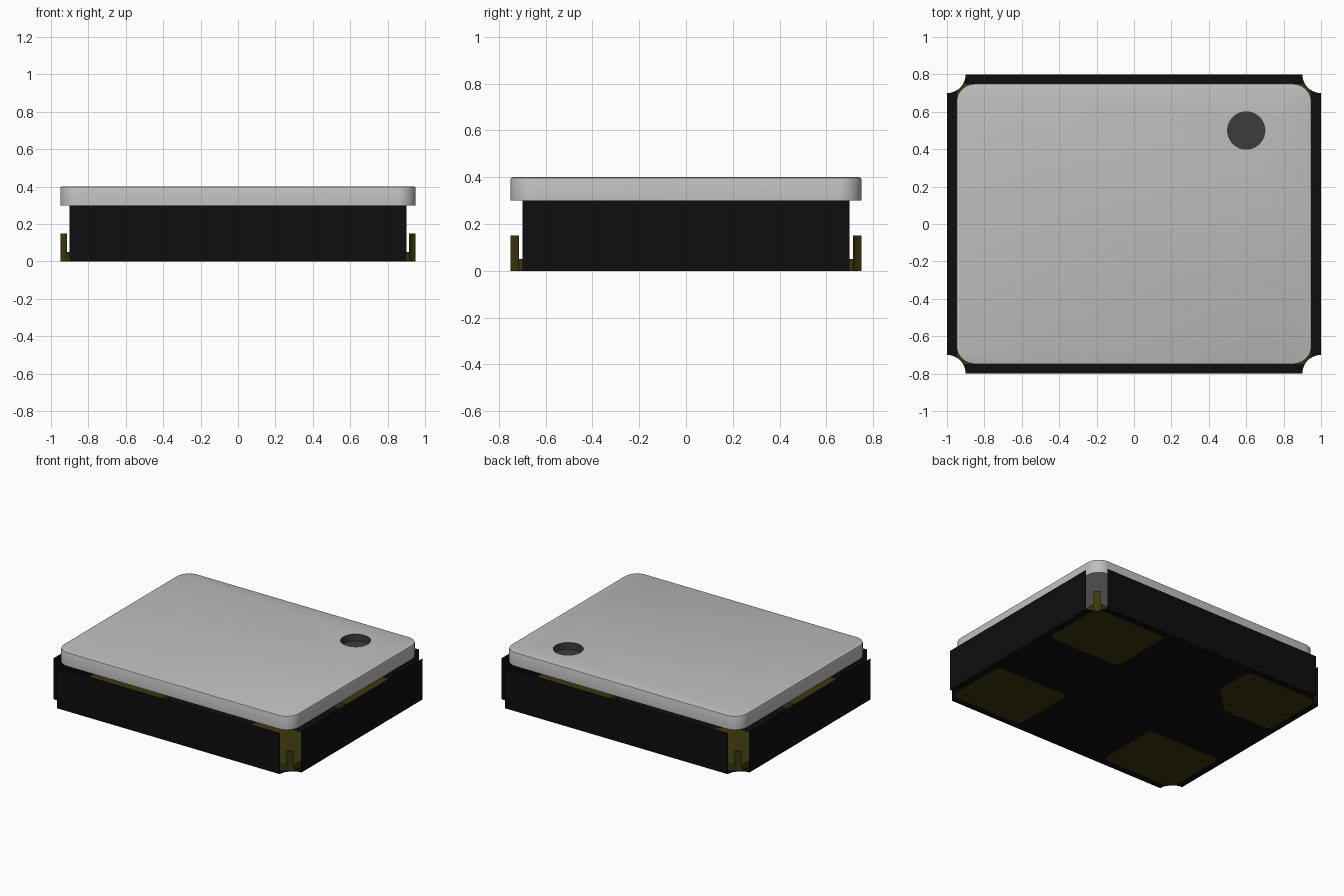
import bpy, bmesh, math
from mathutils import Vector

cube = bpy.data.objects.get("Cube")
if cube:
    bpy.data.objects.remove(cube, do_unlink=True)


def material(name, rgb):
    m = bpy.data.materials.new(name)
    m.use_nodes = True
    m.diffuse_color = (*rgb, 1)
    b = next(n for n in m.node_tree.nodes if n.type == 'BSDF_PRINCIPLED')
    b.inputs["Base Color"].default_value = (*rgb, 1)
    b.inputs["Roughness"].default_value = 0.6
    return m


BLACK = material("black ceramic", (0.004, 0.004, 0.004))
SILVER = material("silver metal", (0.52, 0.52, 0.52))
GOLD = material("dark gold", (0.045, 0.040, 0.004))
DARK = material("dark grey", (0.045, 0.045, 0.045))


def arc(cx, cy, r, a0, a1, n):
    return [(cx + r * math.cos(math.radians(a0 + (a1 - a0) * i / n)),
             cy + r * math.sin(math.radians(a0 + (a1 - a0) * i / n))) for i in range(n + 1)]


def rounded(x0, x1, y0, y1, r, n):
    return (arc(x1 - r, y1 - r, r, 0, 90, n) + arc(x0 + r, y1 - r, r, 90, 180, n)
            + arc(x0 + r, y0 + r, r, 180, 270, n) + arc(x1 - r, y0 + r, r, 270, 360, n))


def prism(name, points, z0, z1, mat):
    """Flat outline, raised to a solid when z1 differs from z0."""
    bm = bmesh.new()
    face = bm.faces.new([bm.verts.new((x, y, z0)) for x, y in points])
    if z1 > z0:
        top = bmesh.ops.extrude_face_region(bm, geom=[face], use_keep_orig=True)
        bmesh.ops.translate(bm, vec=(0, 0, z1 - z0),
                            verts=[v for v in top["geom"] if isinstance(v, bmesh.types.BMVert)])
    bmesh.ops.recalc_face_normals(bm, faces=bm.faces)
    face.normal_update()
    if z1 == z0 and face.normal.z > 0:
        face.normal_flip()
    me = bpy.data.meshes.new(name)
    bm.to_mesh(me)
    bm.free()
    me.materials.append(mat)
    ob = bpy.data.objects.new(name, me)
    bpy.context.collection.objects.link(ob)
    return ob


# Floor with a quarter-round notch at each corner
floor = []
for cx, cy, a in ((1, .8, 270), (-1, .8, 360), (-1, -.8, 90), (1, -.8, 180)):
    floor += arc(cx, cy, 0.1, a, a - 90, 10)
prism("body_floor", floor, 0.002, 0.002, BLACK)

# Thin side walls, open at the corners
for name, a, b in (("front_wall", (-.9, -.8), (.9, -.8)), ("left_wall", (1, -.7), (1, .7)),
                   ("back_wall", (.9, .8), (-.9, .8)), ("right_wall", (-1, .7), (-1, -.7))):
    me = bpy.data.meshes.new(name)
    me.from_pydata([(*a, 0), (*b, 0), (*b, .3), (*a, .3)], [], [(0, 1, 2, 3)])
    me.materials.append(BLACK)
    bpy.context.collection.objects.link(bpy.data.objects.new(name, me))

# Contact pads and the upright corner contacts in the notches
notch = arc(1, .8, .1, 240, 210, 6)
inner = 1 - .1 * math.cos(math.radians(30))
X0, Y0, R = .36, .26, .04
for sx, sy, name in ((1, 1, "back_left"), (-1, 1, "back_right"),
                     (-1, -1, "front_right"), (1, -1, "front_left")):
    pad = notch + arc(X0 + R, .75 - R, R, 90, 180, 4)
    if name == "back_right":
        pad += [(X0, Y0 + .2), (X0 + .2, Y0)]     # chamfer marks the first pad
    else:
        pad += arc(X0 + R, Y0 + R, R, 180, 270, 4)
    pad += arc(.95 - R, Y0 + R, R, 270, 360, 4)
    prism(name + "_pad", [(x * sx, y * sy) for x, y in pad], 0, .05, GOLD)
    pin = notch + [(inner, inner - .2)]
    prism(name + "_contact", [(x * sx, y * sy) for x, y in pin], 0, .15, GOLD)

# Lid with softened top rim
lid = prism("lid", rounded(-.95, .95, -.75, .75, .1, 12), .3, .4, SILVER)
lid.data.materials.append(DARK)
bm = bmesh.new()
bm.from_mesh(lid.data)
rim = [e for e in bm.edges if all(v.co.z > .399 for v in e.verts)]
bmesh.ops.bevel(bm, geom=rim, offset=.008, segments=2, profile=.5, affect='EDGES')
bm.to_mesh(lid.data)
bm.free()

# Round recess that marks the first corner
DOT = Vector((.6, .5))
cutter = prism("recess_cutter", arc(DOT.x, DOT.y, .1, 0, 350, 35), .35, .45, DARK)
cutter.hide_render = True
mod = lid.modifiers.new("recess", 'BOOLEAN')
mod.operation = 'DIFFERENCE'
mod.solver = 'EXACT'
mod.object = cutter
bpy.context.view_layer.objects.active = lid
lid.select_set(True)
bpy.ops.object.modifier_apply(modifier=mod.name)
bpy.data.objects.remove(cutter, do_unlink=True)
for p in lid.data.polygons:
    near = all((lid.data.vertices[i].co.xy - DOT).length < .102 for i in p.vertices)
    p.material_index = 1 if near and p.center.z < .399 else 0
bpy.ops.object.shade_smooth_by_angle(angle=math.radians(35))
